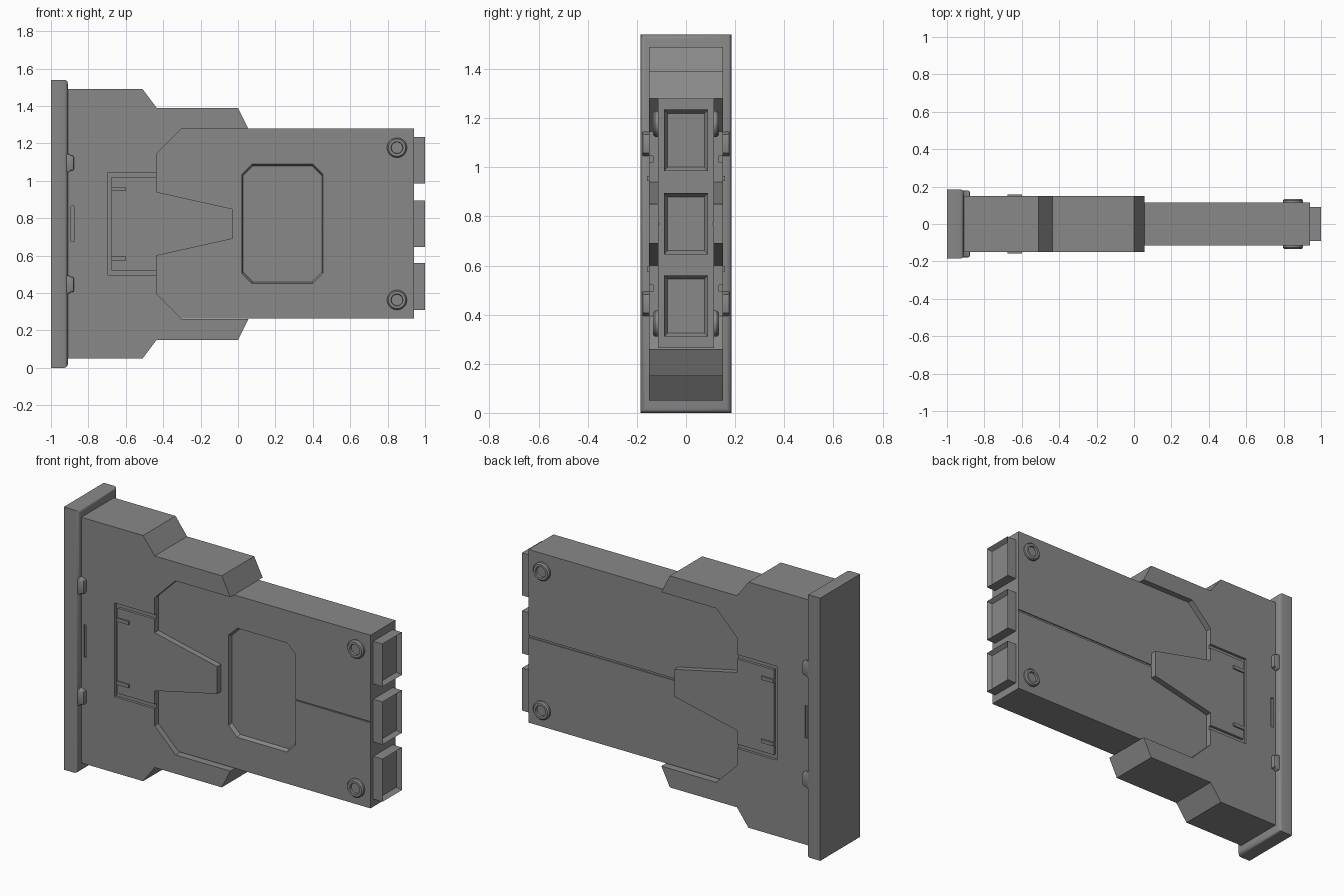
import bpy, bmesh, math
from mathutils import Matrix

if "Cube" in bpy.data.objects:
    bpy.data.objects.remove(bpy.data.objects["Cube"], do_unlink=True)

MID = 0.77  # height of the symmetry plane
grey = bpy.data.materials.new("mid grey")
grey.use_nodes = True
COLOUR = (0.25, 0.25, 0.25, 1)
grey.diffuse_color = COLOUR
grey.node_tree.nodes["Principled BSDF"].inputs["Base Color"].default_value = COLOUR


def finish(bm, name):
    bmesh.ops.recalc_face_normals(bm, faces=bm.faces)
    mesh = bpy.data.meshes.new(name)
    bm.to_mesh(mesh)
    bm.free()
    mesh.materials.append(grey)
    ob = bpy.data.objects.new(name, mesh)
    bpy.context.collection.objects.link(ob)
    return ob


def prism(name, outline, y0, y1, taper=1.0):
    """Extrude an x-z outline from y0 to y1; the y1 end is scaled by taper."""
    bm = bmesh.new()
    cx = sum(p[0] for p in outline) / len(outline)
    cz = sum(p[1] for p in outline) / len(outline)
    a = [bm.verts.new((x, y0, z)) for x, z in outline]
    b = [bm.verts.new((cx + (x - cx) * taper, y1, cz + (z - cz) * taper)) for x, z in outline]
    bm.faces.new(a)
    bm.faces.new(b)
    for i in range(len(a)):
        j = (i + 1) % len(a)
        bm.faces.new((a[i], a[j], b[j], b[i]))
    return finish(bm, name)


def box(name, x, y, z):
    return prism(name, [(x[0], z[0]), (x[1], z[0]), (x[1], z[1]), (x[0], z[1])], *y)


def mirrored(upper):
    """Complete an upper-half outline with its reflection below MID."""
    return upper + [(x, 2 * MID - z) for x, z in reversed(upper)]


def activate(ob):
    bpy.ops.object.select_all(action='DESELECT')
    ob.select_set(True)
    bpy.context.view_layer.objects.active = ob


def cut(ob, cutter):
    mod = ob.modifiers.new("cut", 'BOOLEAN')
    mod.operation = 'DIFFERENCE'
    mod.solver = 'EXACT'
    mod.object = cutter
    activate(ob)
    bpy.ops.object.modifier_apply(modifier=mod.name)
    bpy.data.objects.remove(cutter, do_unlink=True)


def bevel(ob, width, segments):
    mod = ob.modifiers.new("bevel", 'BEVEL')
    mod.width = width
    mod.segments = segments
    mod.limit_method = 'ANGLE'
    activate(ob)
    bpy.ops.object.modifier_apply(modifier=mod.name)


def smooth(ob, angle=40):
    activate(ob)
    bpy.ops.object.shade_smooth_by_angle(angle=math.radians(angle))


# End plate, rounded on the edges facing the body
bm = bmesh.new()
bmesh.ops.create_cube(bm, size=1, matrix=Matrix.Translation((-0.955, 0, MID))
                      @ Matrix.Diagonal((0.09, 0.37, 1.54, 1)))
rim = [e for e in bm.edges if all(v.co.x > -0.95 for v in e.verts)]
bmesh.ops.bevel(bm, geom=rim, offset=0.02, segments=3, profile=0.5, affect='EDGES')
smooth(finish(bm, "end_plate"))

# Stepped casing with a forked recess and a tapering tongue
step = [(-0.92, 1.49), (-0.51, 1.49), (-0.435, 1.39), (0, 1.39), (0.055, 1.28),
        (-0.30, 1.28), (-0.435, 1.145), (-0.435, 0.94), (-0.03, 0.85)]
casing = prism("casing", mirrored(step), -0.15, 0.15)

# Main block
core = box("main_block", (-0.6, 0.94), (-0.115, 0.115), (0.265, 1.28))

# Octagonal pocket in the front, and a seam on both faces
c = 0.055
pocket = mirrored([(0.02, 1.09 - c), (0.02 + c, 1.09), (0.455 - c, 1.09), (0.455, 1.09 - c)])
cut(core, prism("pocket_cutter", pocket, -0.116, -0.092, 0.97))
cut(core, box("seam_cutter", (0.44, 0.95), (-0.13, -0.109), (MID - 0.003, MID + 0.003)))
cut(core, box("seam_cutter", (-0.1, 0.95), (0.109, 0.13), (MID - 0.006, MID + 0.006)))

# Groove around the latch panel, and latch hooks, on both faces
groove = mirrored([(-0.42, 1.02), (-0.42, 1.045), (-0.695, 1.045)])
groove = [(-0.42, 1.02), (-0.42, 1.045), (-0.695, 1.045), (-0.695, 0.495), (-0.42, 0.495),
          (-0.42, 0.52), (-0.675, 0.52), (-0.675, 1.02)]
for side, face in ((-1, "front"), (1, "back")):
    cut(casing, prism("groove_cutter", groove, side * 0.135, side * 0.17))
    cut(casing, box("slot_cutter", (-0.893, -0.877), sorted((side * 0.14, side * 0.17)),
                    (0.675, 0.865)))
    for up, level in ((1, "upper"), (-1, "lower")):
        tag = f"{face}_{level}"
        # Latch hook
        z = MID + up * 0.185
        box("latch_hook_" + tag, (-0.675, -0.598), (side * 0.14, side * 0.159), (z - 0.01, z + 0.01))
        # Clip gripping the end plate
        z = MID + up * 0.325
        clip = [(-0.93, z - 0.05), (-0.905, z - 0.05), (-0.895, z - 0.04), (-0.878, z - 0.04),
                (-0.878, z + 0.04), (-0.895, z + 0.04), (-0.905, z + 0.05), (-0.93, z + 0.05)]
        ob = prism("plate_clip_" + tag, clip, side * 0.13, side * 0.178)
        bevel(ob, 0.008, 2)
        smooth(ob)
        # Screw: flat ring with a sunken middle
        bm = bmesh.new()
        rings = []
        for r, y in ((0.053, 0.11), (0.053, 0.126), (0.046, 0.134), (0.032, 0.134), (0.030, 0.122)):
            rings.append([bm.verts.new((0.85 + r * math.cos(t * math.tau / 32), side * y,
                                        MID + up * 0.407 + r * math.sin(t * math.tau / 32)))
                          for t in range(32)])
        for a, b in zip(rings, rings[1:]):
            for i in range(32):
                j = (i + 1) % 32
                bm.faces.new((a[i], a[j], b[j], b[i]))
        bm.faces.new(rings[0])
        bm.faces.new(rings[-1])
        smooth(finish(bm, "screw_" + tag), 30)

# Three square sockets on the far end
for name, z in (("lower", 0.435), ("middle", MID), ("upper", 1.11)):
    bm = bmesh.new()
    bmesh.ops.create_cube(bm, size=1, matrix=Matrix.Translation((0.965, 0, z))
                          @ Matrix.Diagonal((0.07, 0.18, 0.25, 1)))
    end = [f for f in bm.faces if f.normal.x > 0.9]
    bmesh.ops.inset_region(bm, faces=end, thickness=0.022)
    bmesh.ops.translate(bm, verts=end[0].verts, vec=(-0.025, 0, 0))
    finish(bm, "socket_" + name)
